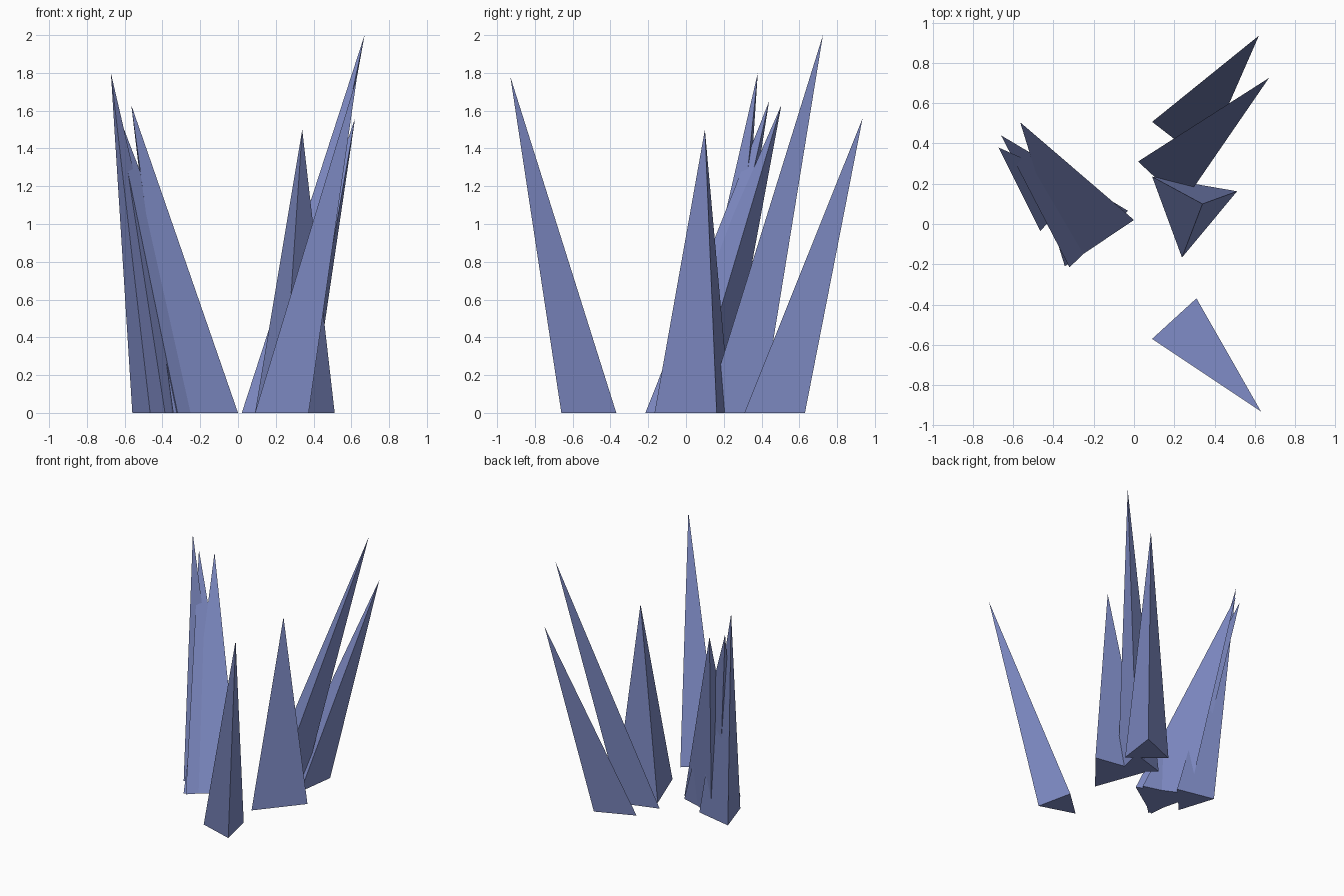
import bpy, bmesh
from math import pi
from mathutils import Vector, Matrix

if "Cube" in bpy.data.objects:
    bpy.data.objects.remove(bpy.data.objects["Cube"])

blue = bpy.data.materials.new("periwinkle blue crystal")
blue.diffuse_color = (0.22, 0.27, 0.58, 1)
blue.use_nodes = True
blue.node_tree.nodes["Principled BSDF"].inputs["Base Color"].default_value = blue.diffuse_color


def shard(name, centre, corner, tip):
    """Leaning three-sided spike: equilateral base on the ground, one apex."""
    c = Vector((*centre, 0))
    arm = Vector((*corner, 0)) - c
    bm = bmesh.new()
    base = [bm.verts.new(c + Matrix.Rotation(i * 2 * pi / 3, 3, 'Z') @ arm)
            for i in range(3)]
    apex = bm.verts.new(tip)
    bm.faces.new(base[::-1])
    for i in range(3):
        bm.faces.new((base[i], base[(i + 1) % 3], apex))
    bmesh.ops.recalc_face_normals(bm, faces=bm.faces)
    mesh = bpy.data.meshes.new(name)
    bm.to_mesh(mesh)
    bm.free()
    mesh.materials.append(blue)
    bpy.context.collection.objects.link(bpy.data.objects.new(name, mesh))


# name, base centre, one base corner, apex
shards = [
    # right-hand spikes
    ("front_shard", (.258, -.533), (.09, -.57), (.63, -.93, 1.78)),
    ("tall_shard", (.191, .271), (.02, .31), (.67, .725, 2.0)),
    ("wide_shard", (.28, .077), (.09, .235), (.34, .10, 1.5)),
    ("rear_shard", (.275, .482), (.09, .507), (.62, .935, 1.56)),
    # left-hand cluster
    ("left_inner_shard", (-.238, .004), (0, .02), (-.565, .505, 1.63)),
    ("left_outer_shard", (-.427, .14), (-.465, -.035), (-.673, .38, 1.8)),
    ("left_middle_shard", (-.256, .009), (-.32, -.215), (-.66, .44, 1.65)),
]
for s in shards:
    shard(*s)
